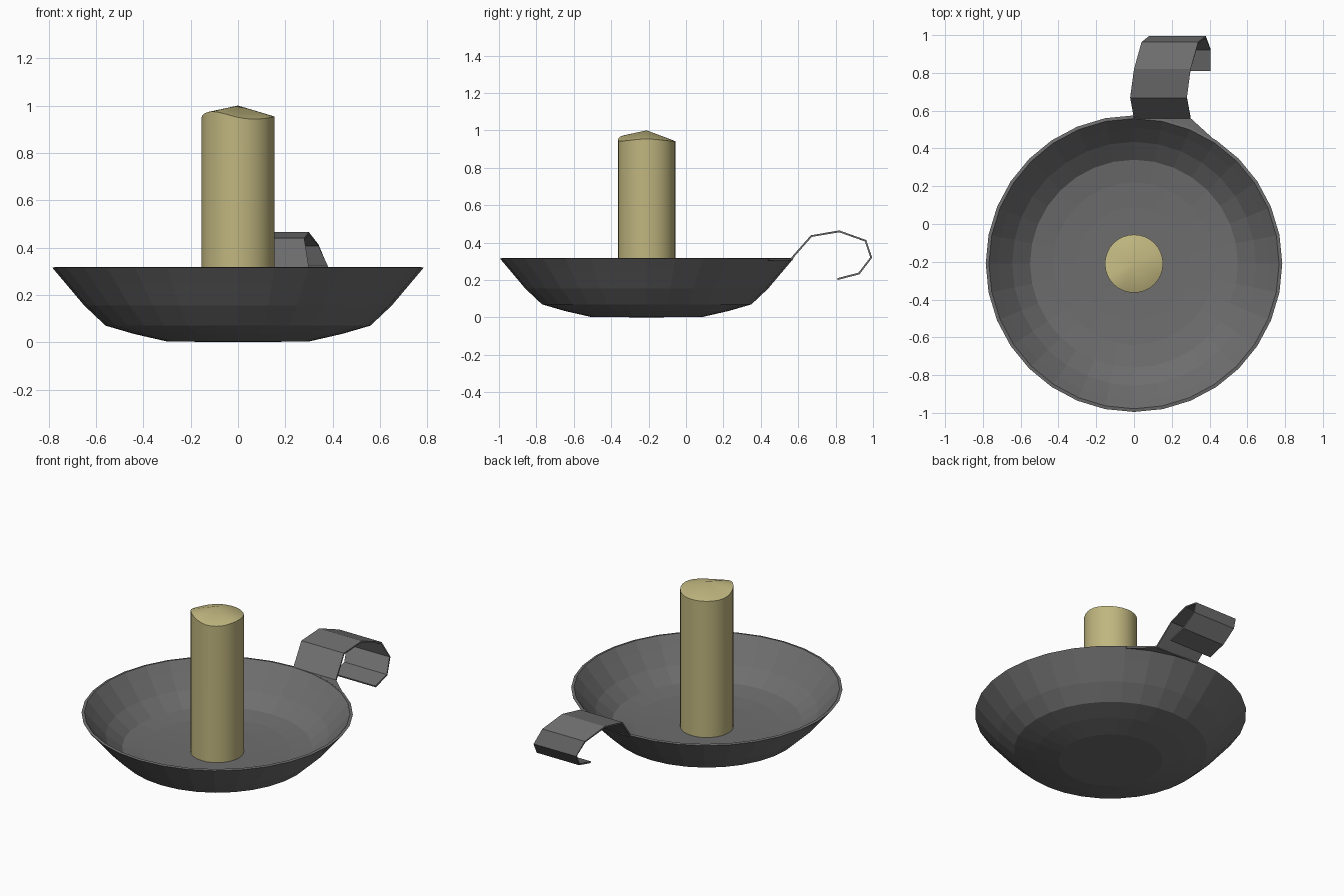
import bpy, bmesh, math

if "Cube" in bpy.data.objects:
    bpy.data.objects.remove(bpy.data.objects["Cube"])

CY = -0.21   # centre of dish and candle along y
SIDES = 32


def material(name, rgb):
    m = bpy.data.materials.new(name)
    m.diffuse_color = (*rgb, 1)
    m.use_nodes = True
    m.node_tree.nodes["Principled BSDF"].inputs["Base Color"].default_value = m.diffuse_color
    return m


iron = material("dark iron", (0.155, 0.155, 0.155))
wax = material("tallow wax", (0.53, 0.47, 0.215))


def finish(bm, name, mat):
    bmesh.ops.recalc_face_normals(bm, faces=bm.faces)
    me = bpy.data.meshes.new(name)
    bm.to_mesh(me)
    bm.free()
    me.materials.append(mat)
    ob = bpy.data.objects.new(name, me)
    bpy.context.collection.objects.link(ob)
    return ob


def lathe(name, profile, mat, height=None):
    """Revolve (r, z) points from pole to pole; height(angle) replaces z = None."""
    bm = bmesh.new()
    rings = []
    for r, z in profile:
        if r == 0:
            rings.append([bm.verts.new((0, CY, z))] * SIDES)
            continue
        ring = []
        for i in range(SIDES):
            a = math.tau * i / SIDES
            ring.append(bm.verts.new((r * math.cos(a), CY + r * math.sin(a),
                                      height(a) if z is None else z)))
        rings.append(ring)
    for lo, hi in zip(rings, rings[1:]):
        for i in range(SIDES):
            j = (i + 1) % SIDES
            bm.faces.new(list(dict.fromkeys((lo[i], lo[j], hi[j], hi[i]))))
    return finish(bm, name, mat)


# Dish: outside from the bottom up to the rim, then back down inside
lathe("dish", [(0, 0), (0.30, 0.003), (0.44, 0.035), (0.56, 0.07), (0.65, 0.155),
               (0.73, 0.25), (0.785, 0.315), (0.768, 0.318), (0.72, 0.26),
               (0.645, 0.175), (0.55, 0.10), (0.43, 0.082), (0.30, 0.075), (0, 0.07)], iron)


# Candle: uneven melted rim with a raised centre
def melted_rim(a):
    bump = max(0, math.cos(a - math.radians(225))) ** 4
    return 0.942 + 0.033 * bump + 0.012 * max(0, math.cos(a)) ** 4


candle = lathe("candle", [(0, 0.06), (0.154, 0.06), (0.154, None), (0, 1.0)], wax, melted_rim)
bpy.context.view_layer.objects.active = candle
candle.select_set(True)
bpy.ops.object.shade_smooth_by_angle(angle=math.radians(20))

# Handle: curled strip, each row is (left x, right x, y, z)
rows = [(0.0, 0.30, 0.56, 0.31), (-0.02, 0.28, 0.67, 0.435), (0.0, 0.30, 0.82, 0.46),
        (0.04, 0.34, 0.96, 0.41), (0.08, 0.38, 0.99, 0.32),
        (0.105, 0.405, 0.925, 0.235), (0.105, 0.405, 0.81, 0.205)]
bm = bmesh.new()
strip = [(bm.verts.new((l, y, z)), bm.verts.new((r, y, z))) for l, r, y, z in rows]
for (a, b), (c, d) in zip(strip, strip[1:]):
    bm.faces.new((a, b, d, c))
handle = finish(bm, "handle", iron)
mod = handle.modifiers.new("thickness", 'SOLIDIFY')
mod.thickness = 0.01
mod.offset = 0

# Web joining the handle to the curved rim
bm = bmesh.new()
edge = [(0.78 * math.sin(t), CY + 0.78 * math.cos(t))
        for t in (math.tau * i / SIDES for i in range(4))]
bm.faces.new([bm.verts.new((x, y, 0.31)) for x, y in edge + [(0.30, 0.56)]])
bmesh.ops.triangulate(bm, faces=bm.faces)
web = finish(bm, "handle_web", iron)
mod = web.modifiers.new("thickness", 'SOLIDIFY')
mod.thickness = 0.012
mod.offset = 0
